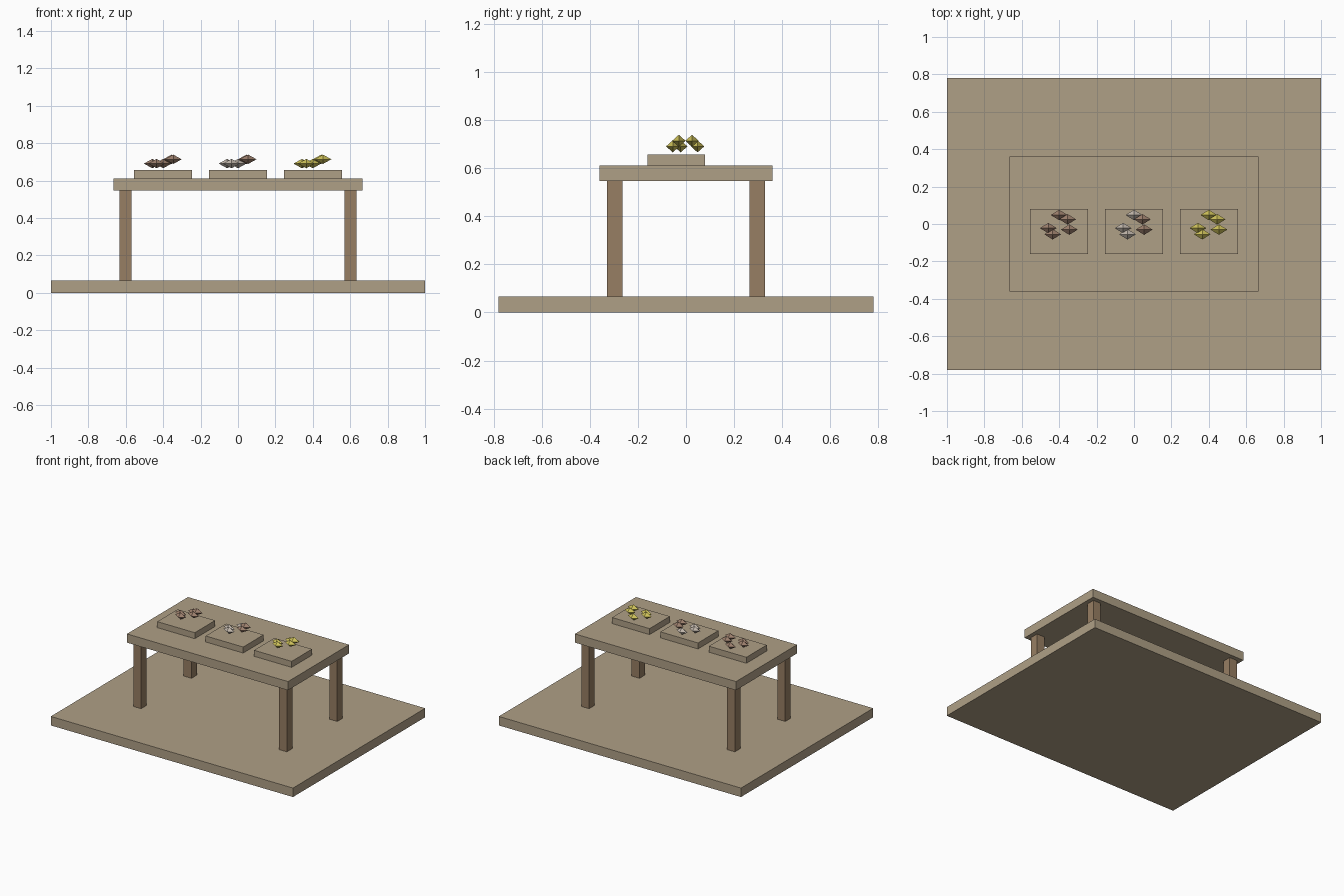
import bpy
import bmesh
from mathutils import Matrix, Vector

if "Cube" in bpy.data.objects:
    bpy.data.objects.remove(bpy.data.objects["Cube"], do_unlink=True)


def material(name, rgb):
    mat = bpy.data.materials.new(name)
    mat.use_nodes = True
    mat.diffuse_color = (*rgb, 1)
    mat.node_tree.nodes["Principled BSDF"].inputs["Base Color"].default_value = (*rgb, 1)
    return mat


def add_object(name, bm, mat):
    mesh = bpy.data.meshes.new(name)
    bm.to_mesh(mesh)
    bm.free()
    mesh.materials.append(mat)
    obj = bpy.data.objects.new(name, mesh)
    bpy.context.collection.objects.link(obj)
    return obj


def box(name, low, high, mat):
    low, high = Vector(low), Vector(high)
    bm = bmesh.new()
    place = Matrix.Translation((low + high) / 2) @ Matrix.Diagonal((*(high - low), 1))
    bmesh.ops.create_cube(bm, size=1, matrix=place)
    return add_object(name, bm, mat)


def nugget(name, centre, mat):
    # Squashed eight-sided stone: two four-sided pyramids base to base
    bm = bmesh.new()
    tips = [bm.verts.new(Vector(centre) + Vector(d))
            for d in ((0.045, 0, 0), (0, 0.028, 0), (-0.045, 0, 0), (0, -0.028, 0))]
    for z in (0.025, -0.025):
        peak = bm.verts.new(Vector(centre) + Vector((0, 0, z)))
        for i in range(4):
            bm.faces.new((tips[i], tips[(i + 1) % 4], peak))
    bmesh.ops.recalc_face_normals(bm, faces=bm.faces)
    return add_object(name, bm, mat)


wood = material("pale wood", (0.43, 0.35, 0.24))
leg_wood = material("brown wood", (0.31, 0.21, 0.125))
copper = material("copper", (0.33, 0.21, 0.15))
silver = material("silver", (0.52, 0.46, 0.40))
gold = material("gold", (0.60, 0.52, 0.10))

# Floor slab and table
box("floor_slab", (-1, -0.78, 0), (1, 0.78, 0.067), wood)
box("table_top", (-0.665, -0.36, 0.547), (0.665, 0.36, 0.612), wood)
for side, x in (("left", 0.602), ("right", -0.602)):
    for end, y in (("front", -0.297), ("back", 0.297)):
        box(f"{end}_{side}_leg", (x - 0.032, y - 0.032, 0.03), (x + 0.032, y + 0.032, 0.56), leg_wood)

# Three trays, each with a small heap of nuggets
heap = [(-0.058, -0.022, 0.691), (-0.035, -0.055, 0.691), (0, 0.048, 0.691),
        (0.045, 0.025, 0.714), (0.054, -0.03, 0.714)]
trays = (("right", -0.4, copper, copper), ("middle", 0, silver, copper), ("left", 0.4, gold, gold))
for name, x, lower, upper in trays:
    box(f"{name}_tray", (x - 0.155, -0.16, 0.605), (x + 0.155, 0.08, 0.657), wood)
    for i, (dx, y, z) in enumerate(heap):
        nugget(f"{name}_nugget_{i + 1}", (x + dx, y, z), lower if z < 0.7 else upper)
